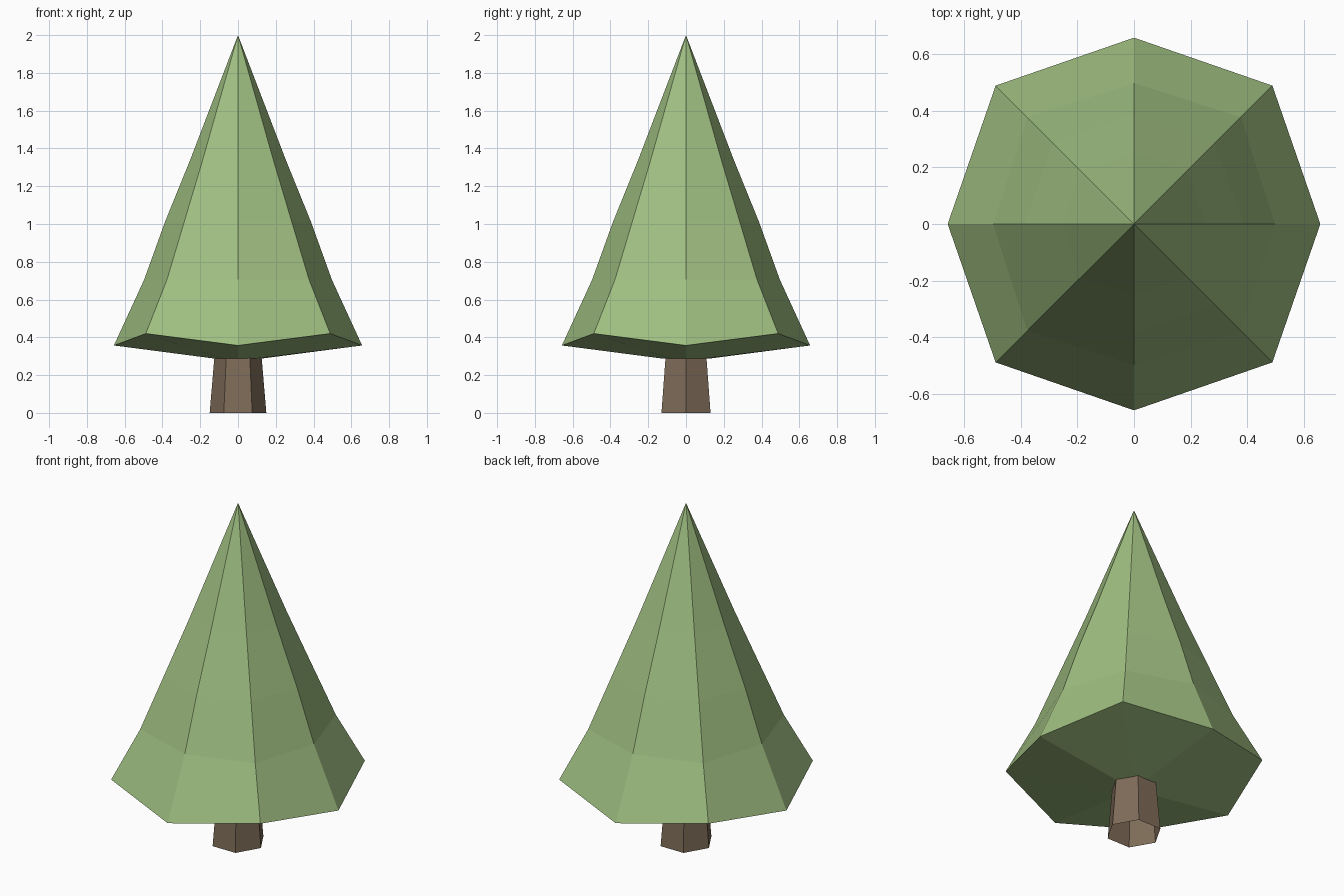
import bpy, bmesh
from math import cos, sin, pi

cube = bpy.data.objects.get("Cube")
if cube:
    bpy.data.objects.remove(cube, do_unlink=True)


def material(name, color):
    m = bpy.data.materials.new(name)
    m.use_nodes = True
    m.diffuse_color = color
    m.node_tree.nodes["Principled BSDF"].inputs["Base Color"].default_value = color
    return m


def ring(bm, sides, radii, heights):
    """Ring of points; radii and heights alternate from point to point."""
    return [bm.verts.new((radii[i % 2] * cos(2 * pi * i / sides),
                          radii[i % 2] * sin(2 * pi * i / sides),
                          heights[i % 2])) for i in range(sides)]


def bridge(bm, low, high):
    n = len(low)
    for i in range(n):
        j = (i + 1) % n
        bm.faces.new((low[i], low[j], high[j], high[i]))


def fan(bm, loop, tip):
    v = bm.verts.new(tip)
    for i in range(len(loop)):
        bm.faces.new((loop[i], loop[(i + 1) % len(loop)], v))


def finish(bm, name, mat):
    mesh = bpy.data.meshes.new(name)
    bm.to_mesh(mesh)
    bm.free()
    mesh.materials.append(mat)
    obj = bpy.data.objects.new(name, mesh)
    bpy.context.collection.objects.link(obj)
    return obj


leaf_green = material("leaf green", (0.35, 0.52, 0.22, 1))
bark_brown = material("bark brown", (0.21, 0.148, 0.097, 1))

# Foliage: eight-sided flared cone with raised corners and a sloping underside
bm = bmesh.new()
profile = [((0.12, 0.12), (0.287, 0.287)),
           ((0.657, 0.69), (0.357, 0.42)),
           ((0.497, 0.532), (0.705, 0.705)),
           ((0.387, 0.403), (1.01, 1.01)),
           ((0.253, 0.264), (1.34, 1.34))]
rings = [ring(bm, 8, r, z) for r, z in profile]
for low, high in zip(rings, rings[1:]):
    bridge(bm, low, high)
fan(bm, rings[-1], (0, 0, 2))
fan(bm, rings[0][::-1], (0, 0, 0.285))
finish(bm, "foliage", leaf_green)

# Trunk: six-sided tapered tube, open at the foot
bm = bmesh.new()
foot = ring(bm, 6, (0.15, 0.15), (0, 0))
top = ring(bm, 6, (0.125, 0.125), (0.295, 0.295))
bridge(bm, foot, top)
finish(bm, "trunk", bark_brown)
